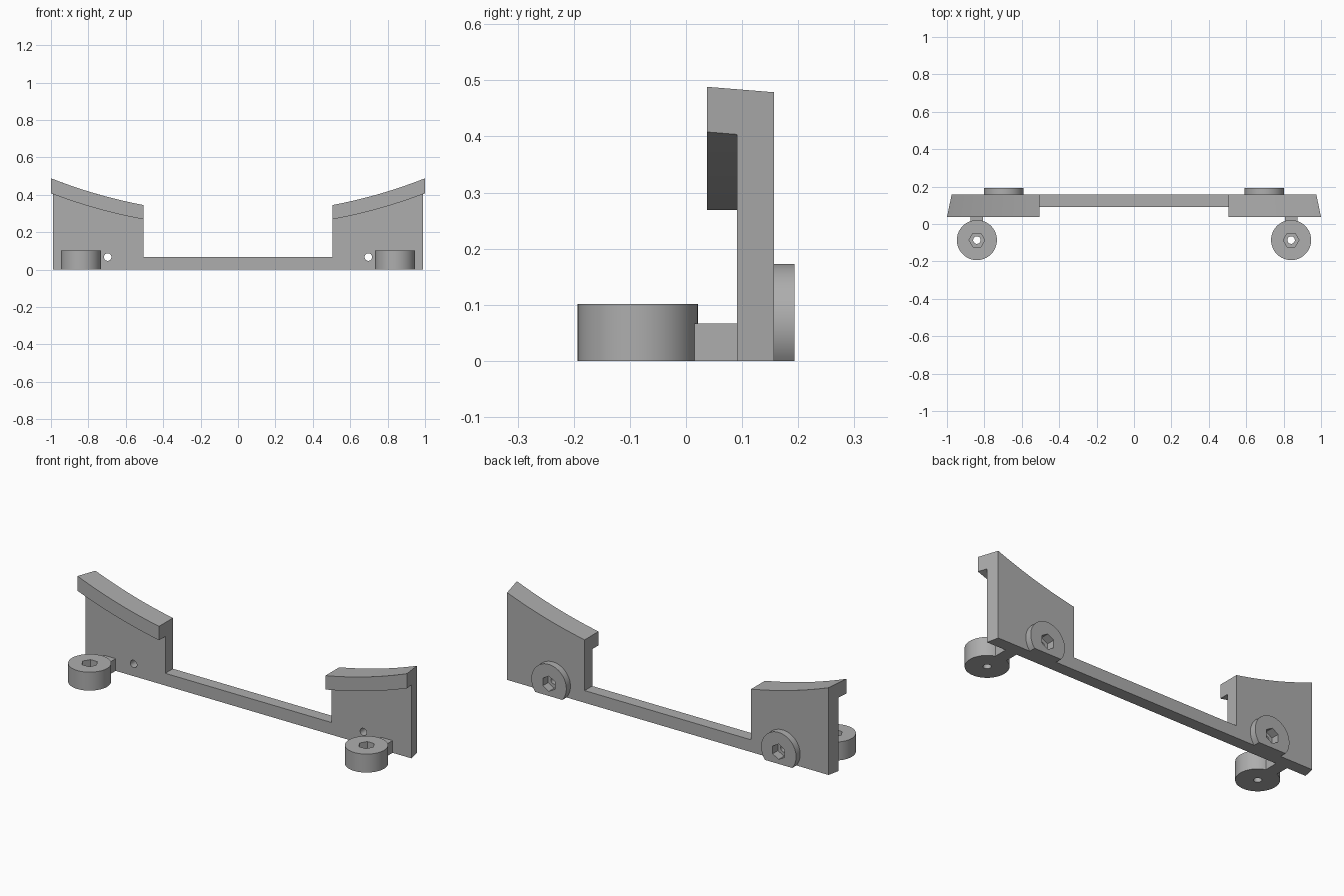
import bpy
import math
from mathutils import Matrix, Vector

cube = bpy.data.objects.get("Cube")
if cube:
    bpy.data.objects.remove(cube)

grey = bpy.data.materials.new("matte_grey")
grey.use_nodes = True
COLOR = (0.42, 0.42, 0.42, 1)
grey.diffuse_color = COLOR
grey.node_tree.nodes["Principled BSDF"].inputs["Base Color"].default_value = COLOR

FRONT, FACE, BACK = 0.037, 0.091, 0.157   # depth of lip, plate front, plate back
INNER, BAR_TOP = 0.505, 0.067
RADIUS, CENTRE_Z, LIP = 2.72, 3.018, 0.075
STEPS = 24


def arc(x, drop=0):
    """Height of the large concave curve that both plates share."""
    return CENTRE_Z - math.sqrt((RADIUS + drop) ** 2 - x * x)


def loft(name, y0, outline0, y1, outline1):
    """Solid between two matching x-z outlines."""
    n = len(outline0)
    verts = [(x, y0, z) for x, z in outline0] + [(x, y1, z) for x, z in outline1]
    faces = [tuple(range(n)), tuple(reversed(range(n, 2 * n)))]
    faces += [((i + 1) % n, i, n + i, n + (i + 1) % n) for i in range(n)]
    mesh = bpy.data.meshes.new(name)
    mesh.from_pydata(verts, [], faces)
    mesh.materials.append(grey)
    obj = bpy.data.objects.new(name, mesh)
    bpy.context.collection.objects.link(obj)
    return obj


def block(name, x0, x1, y0, y1, z0, z1):
    outline = [(x0, z0), (x1, z0), (x1, z1), (x0, z1)]
    return loft(name, y0, outline, y1, outline)


def cylinder(name, start, axis, radius, length, sides=64, turn=0):
    """Cylinder or prism from start along axis, turned about that axis."""
    axis = Vector(axis)
    centre = Vector(start) + axis * length / 2
    bpy.ops.mesh.primitive_cylinder_add(vertices=sides, radius=radius, depth=length)
    obj = bpy.context.object
    obj.name = name
    obj.data.transform(Matrix.Translation(centre)
                       @ axis.to_track_quat("Z", "Y").to_matrix().to_4x4()
                       @ Matrix.Rotation(turn, 4, "Z"))
    obj.location = (0, 0, 0)
    obj.data.materials.append(grey)
    return obj


def cut(targets, cutters):
    for target in targets:
        bpy.context.view_layer.objects.active = target
        for cutter in cutters:
            mod = target.modifiers.new("cut", "BOOLEAN")
            mod.operation = "DIFFERENCE"
            mod.solver = "EXACT"
            mod.object = cutter
            bpy.ops.object.modifier_apply(modifier=mod.name)
    for cutter in cutters:
        bpy.data.objects.remove(cutter)


def smooth(obj):
    bpy.ops.object.select_all(action="DESELECT")
    obj.select_set(True)
    bpy.context.view_layer.objects.active = obj
    bpy.ops.object.shade_smooth_by_angle(angle=math.radians(30))


def frame_outline(outer):
    """Two curved plates joined by the low bar."""
    xs = [outer + (INNER - outer) * i / STEPS for i in range(STEPS + 1)]
    right = [(outer, 0)] + [(x, arc(x)) for x in xs] + [(INNER, BAR_TOP)]
    return right + [(-x, z) for x, z in reversed(right)]


# Frame, with the front cut back to leave an overhanging lip
frame = loft("frame", FRONT, frame_outline(1.0), BACK, frame_outline(0.975))
curve = [1.1 - 2.2 * i / 80 for i in range(81)]
below = [(1.1, -0.1)] + [(x, arc(x, LIP)) for x in curve] + [(-1.1, -0.1)]
cut([frame], [loft("lip_cutter", 0, below, FACE, below)])

for side, s in (("left", 1), ("right", -1)):
    # Round boss on the back, flat at the ground, with hex socket and bolt hole
    x = s * 0.697
    boss = cylinder(side + "_back_boss", (x, BACK, BAR_TOP), (0, 1, 0), 0.106, 0.036)
    cut([boss], [block("ground_cutter", x - 0.2, x + 0.2, 0, 0.3, -0.2, 0)])
    cut([boss, frame], [
        cylinder("hole_cutter", (x, 0, BAR_TOP), (0, 1, 0), 0.02, 0.3, 32),
        cylinder("hex_cutter", (x, 0.147, BAR_TOP), (0, 1, 0), 0.042, 0.1, 6)])
    smooth(boss)

    # Round foot in front, with hex socket and bolt hole
    x, y = s * 0.84, -0.086
    foot = cylinder(side + "_front_foot", (x, y, 0), (0, 0, 1), 0.107, 0.101)
    cut([foot], [
        cylinder("hole_cutter", (x, y, -0.1), (0, 0, 1), 0.02, 0.3, 32),
        cylinder("hex_cutter", (x, y, 0.045), (0, 0, 1), 0.042, 0.1, 6, math.pi / 2)])
    smooth(foot)

    # Short arm joining the foot to the plate
    block(side + "_foot_arm", x - 0.034, x + 0.034, 0.012, FACE, 0, BAR_TOP)

smooth(frame)
